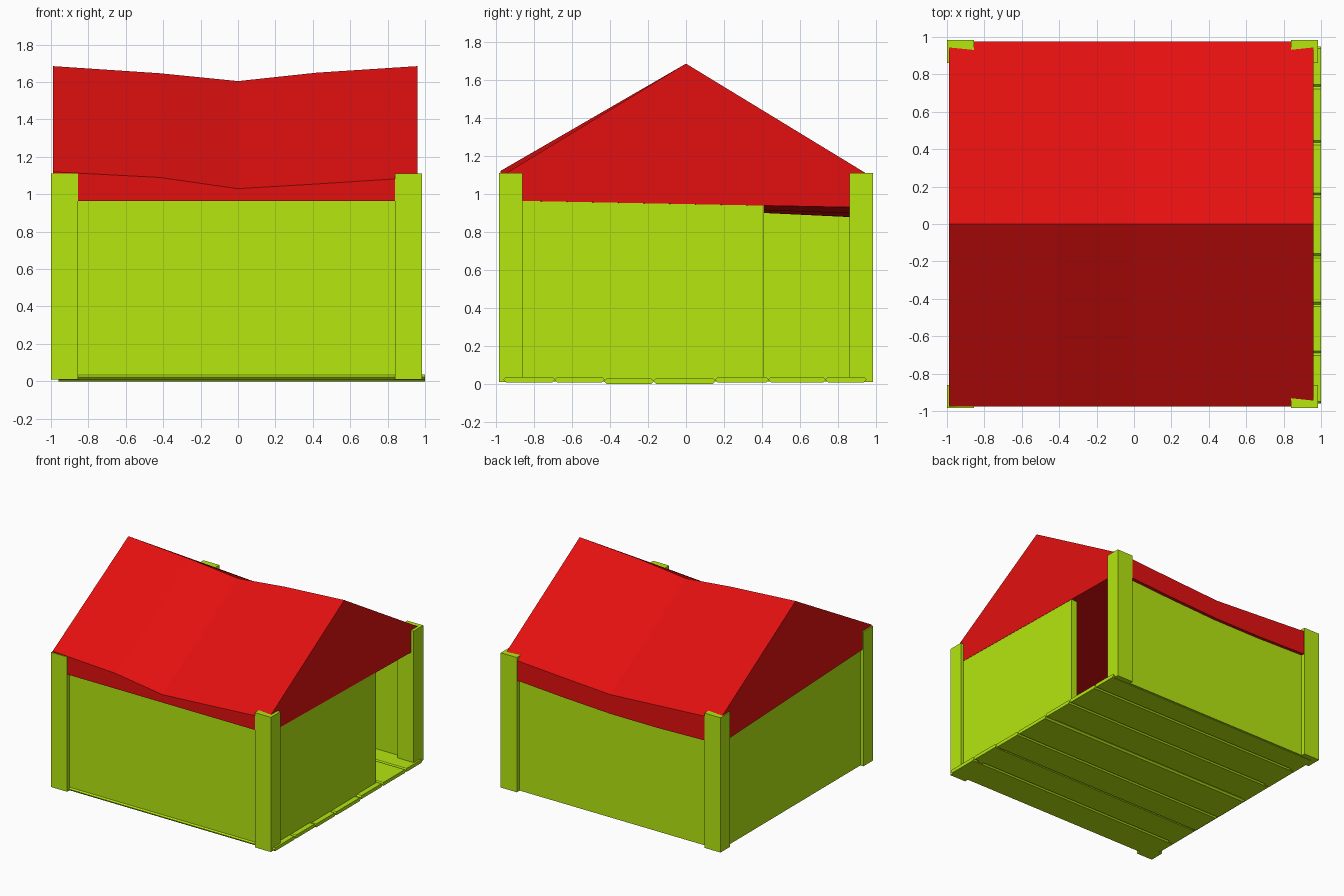
import bpy
import bmesh

cube = bpy.data.objects.get("Cube")
if cube:
    bpy.data.objects.remove(cube, do_unlink=True)


def make_material(name, colour):
    mat = bpy.data.materials.new(name)
    mat.use_nodes = True
    mat.diffuse_color = colour
    mat.node_tree.nodes["Principled BSDF"].inputs["Base Color"].default_value = colour
    return mat


green = make_material("lime green", (0.46, 0.8, 0.005, 1))
red = make_material("bright red", (0.77, 0.005, 0.005, 1))


def loft(name, sections, mat):
    """Closed solid skinned through equal-length rings of points."""
    bm = bmesh.new()
    rings = [[bm.verts.new(p) for p in ring] for ring in sections]
    count = len(rings[0])
    for a, b in zip(rings, rings[1:]):
        for i in range(count):
            j = (i + 1) % count
            bm.faces.new((a[i], a[j], b[j], b[i]))
    bm.faces.new(rings[0])
    bm.faces.new(rings[-1])
    bmesh.ops.recalc_face_normals(bm, faces=bm.faces)
    mesh = bpy.data.meshes.new(name)
    bm.to_mesh(mesh)
    bm.free()
    mesh.materials.append(mat)
    obj = bpy.data.objects.new(name, mesh)
    bpy.context.collection.objects.link(obj)
    return obj


def box(name, x, y, z, mat):
    ring = [(y[0], z[0]), (y[1], z[0]), (y[1], z[1]), (y[0], z[1])]
    return loft(name, [[(px, *p) for p in ring] for px in x], mat)


# Corner posts
for side, xs in (("right", (-1.0, -0.855)), ("left", (0.84, 0.985))):
    for end, ys in (("front", (-0.983, -0.86)), ("back", (0.86, 0.983))):
        box(f"{end}_{side}_post", xs, ys, (0.01, 1.11), green)

# Walls, with a full-height doorway near the back of the left side
WALL_Z = (0.012, 0.98)
box("front_wall", (-0.93, 0.91), (-0.95, -0.9), WALL_Z, green)
box("back_wall", (-0.93, 0.91), (0.9, 0.95), WALL_Z, green)
box("right_wall", (-0.975, -0.925), (-0.93, 0.93), WALL_Z, green)
box("left_wall", (0.908, 0.958), (-0.93, 0.41), WALL_Z, green)

# Floor planks with chamfered long edges
seams = [-0.96, -0.69, -0.43, -0.17, 0.155, 0.435, 0.735, 0.95]
for i, (y0, y1) in enumerate(zip(seams, seams[1:])):
    low = 0.0 if i in (2, 3) else 0.008
    high, c = low + 0.028, 0.012
    ring = [(y0 + c, low), (y1 - c, low), (y1, low + c), (y1, high - c),
            (y1 - c, high), (y0 + c, high), (y0, high - c), (y0, low + c)]
    loft(f"floor_plank_{i + 1}", [[(x, *p) for p in ring] for x in (-0.96, 1.0)], green)

# Sagging roof: x, front eave, ridge, back eave, back underside
stations = [
    (-0.99, 1.12, 1.685, 1.09, 0.887),
    (-0.42, 1.09, 1.647, 1.055, 0.872),
    (0.0, 1.03, 1.605, 1.03, 0.873),
    (0.42, 1.055, 1.65, 1.055, 0.893),
    (0.96, 1.09, 1.685, 1.09, 0.927),
]
HALF = 0.977
loft("roof", [[(x, -HALF, 0.965), (x, -HALF, front), (x, 0, ridge),
               (x, HALF, back), (x, HALF, under)]
              for x, front, ridge, back, under in stations], red)
